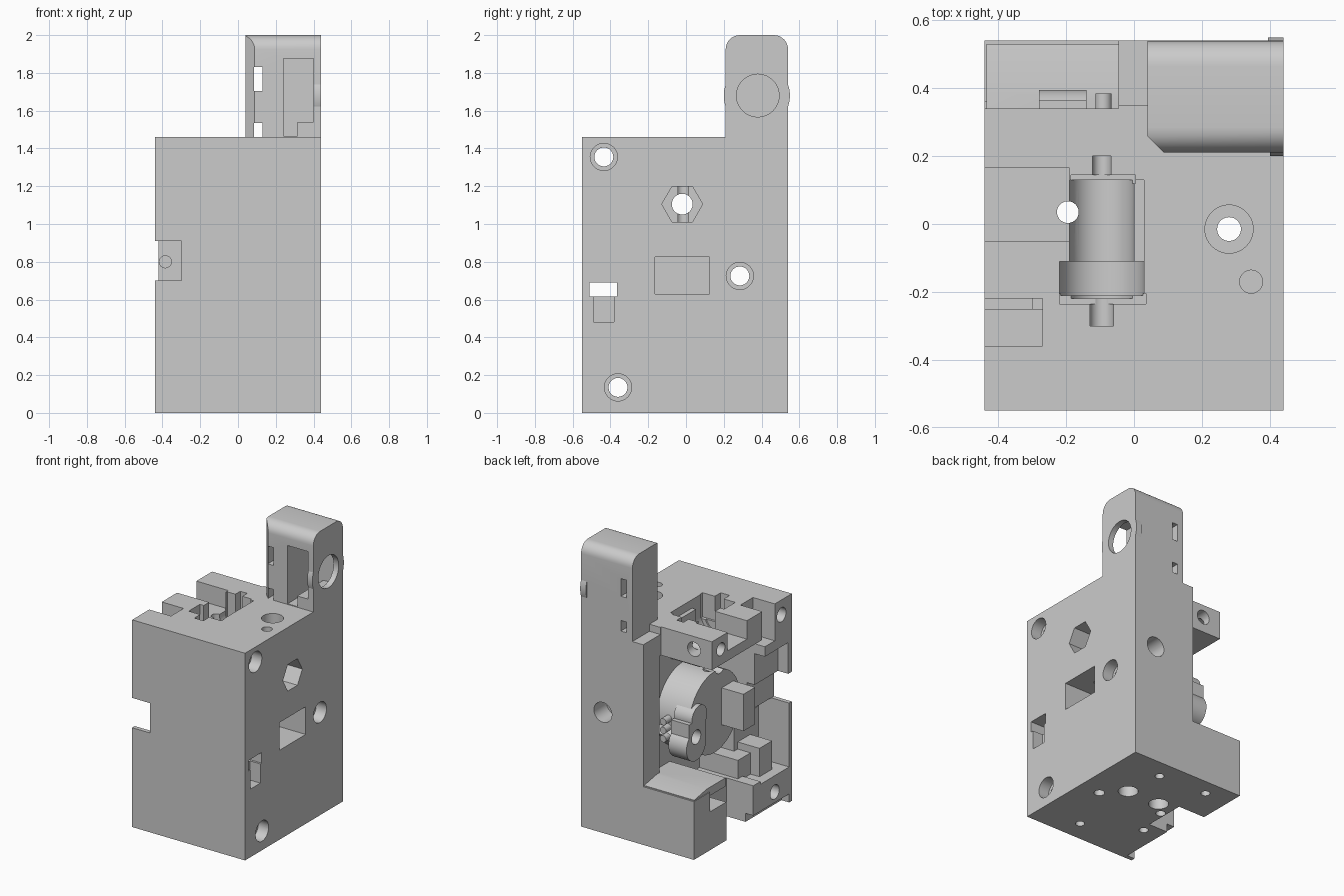
import bpy
import bmesh
import math
from mathutils import Matrix, Vector

if "Cube" in bpy.data.objects:
    bpy.data.objects.remove(bpy.data.objects["Cube"], do_unlink=True)

grey = bpy.data.materials.new("plain grey")
grey.use_nodes = True
grey.diffuse_color = (0.6, 0.6, 0.6, 1)
grey.node_tree.nodes["Principled BSDF"].inputs["Base Color"].default_value = (0.6, 0.6, 0.6, 1)


def make(name, bm):
    bmesh.ops.recalc_face_normals(bm, faces=bm.faces)
    mesh = bpy.data.meshes.new(name)
    bm.to_mesh(mesh)
    bm.free()
    mesh.materials.append(grey)
    obj = bpy.data.objects.new(name, mesh)
    bpy.context.collection.objects.link(obj)
    return obj


def box(name, x, y, z):
    bm = bmesh.new()
    bmesh.ops.create_cube(bm, size=1)
    for v in bm.verts:
        v.co = Vector([(r[0] + r[1]) / 2 + c * (r[1] - r[0]) for c, r in zip(v.co, (x, y, z))])
    return make(name, bm)


def rod(name, axis, centre, span, radius, sides=40):
    """Cylinder along an axis; centre gives the other two coordinates in order."""
    bm = bmesh.new()
    bmesh.ops.create_cone(bm, cap_ends=True, segments=sides, radius1=radius, radius2=radius,
                          depth=span[1] - span[0])
    mid = (span[0] + span[1]) / 2
    if axis == "x":
        turn, place = Matrix.Rotation(math.pi / 2, 4, "Y"), (mid, *centre)
    elif axis == "y":
        turn, place = Matrix.Rotation(math.pi / 2, 4, "X"), (centre[0], mid, centre[1])
    else:
        turn, place = Matrix.Identity(4), (*centre, mid)
    bmesh.ops.transform(bm, matrix=Matrix.Translation(place) @ turn, verts=bm.verts)
    return make(name, bm)


def prism(name, points, span):
    """Extrude a (y, z) outline along x."""
    bm = bmesh.new()
    face = bm.faces.new([bm.verts.new((span[0], y, z)) for y, z in points])
    ext = bmesh.ops.extrude_face_region(bm, geom=[face])["geom"]
    for v in ext:
        if isinstance(v, bmesh.types.BMVert):
            v.co.x = span[1]
    return make(name, bm)


def combine(target, tools, operation="DIFFERENCE"):
    for tool in tools:
        mod = target.modifiers.new("combine", "BOOLEAN")
        mod.operation, mod.object, mod.solver = operation, tool, "EXACT"
    graph = bpy.context.evaluated_depsgraph_get()
    mesh = bpy.data.meshes.new_from_object(target.evaluated_get(graph))
    target.modifiers.clear()
    target.data = mesh
    for tool in tools:
        bpy.data.objects.remove(tool, do_unlink=True)


def smooth(obj):
    bpy.ops.object.select_all(action="DESELECT")
    obj.select_set(True)
    bpy.context.view_layer.objects.active = obj
    bpy.ops.object.shade_smooth_by_angle(angle=math.radians(14))


OUT = -0.6  # beyond the open side
body = box("main_body", (-0.44, 0.44), (-0.55, 0.54), (0, 1.46))

# Large openings on the mechanism side and back
combine(body, [
    box("rear_opening", (OUT, -0.045), (0.34, 0.7), (0.41, 1.6)),
    box("gear_cavity", (OUT, 0.0), (-0.25, 0.36), (0.27, 1.26)),
    box("front_cavity", (OUT, -0.2), (-0.52, -0.2), (0.25, 0.7)),
    box("front_notch", (OUT, -0.3), (-0.7, -0.2), (0.7, 0.91)),
    box("upper_recess", (OUT, -0.36), (-0.51, -0.2), (0.85, 1.13)),
    box("underside_gap", (OUT, -0.23), (-0.12, 0.18), (-0.1, 0.5)),
    box("underside_step", (OUT, -0.38), (-0.52, -0.1), (-0.1, 0.06)),
    box("top_notch", (OUT, -0.27), (-0.36, -0.22), (1.2, 1.6)),
    box("top_slot", (OUT, -0.19), (-0.05, 0.165), (1.33, 1.6)),
    box("rear_step", (-0.1, 0.04), (0.35, 0.7), (1.41, 1.6)),
])

# Gear housing, seat floor, rear floor, bracket and pins inside the cavity
combine(body, [
    rod("gear_housing", "x", (0.04, 0.8), (-0.25, 0.05), 0.285, 64),
    box("seat_floor", (-0.23, 0.04), (-0.27, 0.17), (1.16, 1.3)),
    prism("rear_floor", [(0.53, 0.38), (0.53, 0.415), (0.39, 0.44), (0.18, 0.44), (0.18, 0.38)],
          (-0.435, 0.02)),
    box("guide_bracket", (-0.42, -0.1), (-0.17, -0.04), (0.68, 0.94)),
    box("inner_step", (-0.37, 0.02), (-0.43, -0.29), (0.2, 0.45)),
    box("inner_ledge", (-0.3, 0.02), (-0.3, -0.15), (0.2, 0.4)),
] + [rod(f"pin_{i}", "y", (-0.09, 0.7 + 0.06 * i), (0.1, 0.385), 0.024) for i in range(3)], "UNION")

tab = rod("tab", "x", (0.285, 0.67), (-0.28, -0.14), 0.11)
combine(tab, [rod("tab_top", "x", (0.25, 0.85), (-0.28, -0.14), 0.085),
              box("tab_middle", (-0.28, -0.14), (0.18, 0.365), (0.67, 0.84))], "UNION")
combine(body, [tab], "UNION")

# Stepped shaft seat open at the top
seat = []
for name, r, y in (("seat_main", 0.095, (-0.22, 0.13)), ("seat_wide", 0.125, (-0.21, -0.11)),
                   ("seat_front", 0.035, (-0.3, -0.2)), ("seat_rear", 0.027, (0.12, 0.2))):
    seat.append(rod(name, "y", (-0.095, 1.32), y, r))
    seat.append(box(name + "_mouth", (-0.095 - r, -0.095 + r), y, (1.32, 1.6)))
seat.append(box("seat_flange", (-0.22, 0.035), (-0.235, -0.205), (1.29, 1.6)))
seat.append(box("seat_end", (-0.185, 0.005), (0.12, 0.145), (1.29, 1.6)))
seat.append(box("seat_side", (-0.05, 0.03), (-0.12, 0.13), (1.4, 1.6)))
combine(body, seat)

# Screw holes through the side, each with a countersunk mouth
holes = []
for i, c in enumerate([(-0.435, 1.355), (-0.36, 0.135), (0.285, 0.725)]):
    holes.append(rod(f"screw_hole_{i}", "x", c, (OUT, 0.6), 0.05))
    holes.append(rod(f"screw_mouth_{i}", "x", c, (0.36, 0.6), 0.072))
holes += [
    rod("hex_pocket", "x", (-0.02, 1.105), (0.3, 0.6), 0.108, 6),
    rod("hex_hole", "x", (-0.02, 1.105), (OUT, 0.4), 0.055),
    box("side_window", (0.1, 0.6), (-0.165, 0.125), (0.63, 0.825)),
    box("sensor_slot", (OUT, 0.6), (-0.51, -0.365), (0.615, 0.69)),
    box("sensor_well", (0.36, 0.6), (-0.49, -0.38), (0.48, 0.65)),
    rod("filament_hole", "z", (-0.195, 0.035), (-0.1, 1.7), 0.032),
    rod("top_hole", "z", (0.28, -0.015), (-0.1, 1.7), 0.035),
    rod("top_counterbore", "z", (0.28, -0.015), (1.36, 1.7), 0.071),
    rod("top_blind_hole", "z", (0.345, -0.17), (1.3, 1.7), 0.034),
    rod("back_hole", "y", (0.27, 0.85), (0.4, 0.7), 0.07),
    rod("clamp_back_hole", "y", (-0.3, 1.37), (0.2, 0.7), 0.05),
    rod("clamp_side_hole", "x", (0.24, 1.37), (OUT, -0.2), 0.045),
    rod("bracket_hole", "y", (-0.385, 0.8), (-0.25, -0.06), 0.032),
]
for i, c in enumerate([(0.12, 0.4), (-0.25, 0.42), (-0.25, -0.2), (0.12, -0.4)]):
    holes.append(rod(f"base_hole_{i}", "z", c, (-0.1, 0.16), 0.03))
holes.append(rod("base_bore", "z", (0.15, 0.12), (-0.1, 0.15), 0.065))
holes.append(rod("nozzle_hole", "z", (-0.106, 0.12), (-0.1, 0.15), 0.065))
combine(body, holes)
smooth(body)

# Cable tower with rounded top
R = 0.075
outline = [(0.21, 1.46), (0.54, 1.46)]
for y, start in ((0.54 - R, 0), (0.21 + R, 90)):
    for step in range(9):
        a = math.radians(start + step * 90 / 8)
        outline.append((y + R * math.cos(a), 2 - R + R * math.sin(a)))
tower = prism("cable_tower", outline, (0.04, 0.44))
boss = rod("boss", "x", (0.375, 1.68), (0.395, 0.44), 0.175, 64)
combine(tower, [boss], "UNION")

# Bevelled tower edge, cable bore, strap slots and deep front pocket
bevel = box("bevel_cutter", (-0.034, 0.034), (-0.1, 0.1), (1.4, 2.1))
bevel.data.transform(Matrix.Translation((0.04, 0.21, 0)) @ Matrix.Rotation(math.radians(45), 4, "Z"))
combine(tower, [
    bevel,
    rod("cable_bore", "x", (0.38, 1.68), (0.3, 0.6), 0.113, 48),
    box("upper_strap_slot", (0.085, 0.13), (0.1, 0.7), (1.705, 1.83)),
    box("lower_strap_slot", (0.085, 0.13), (0.1, 0.7), (1.4, 1.535)),
    box("front_pocket", (0.24, 0.4), (0.1, 0.5), (1.54, 1.875)),
    box("pocket_foot", (0.24, 0.315), (0.1, 0.5), (1.465, 1.56)),
])
smooth(tower)
